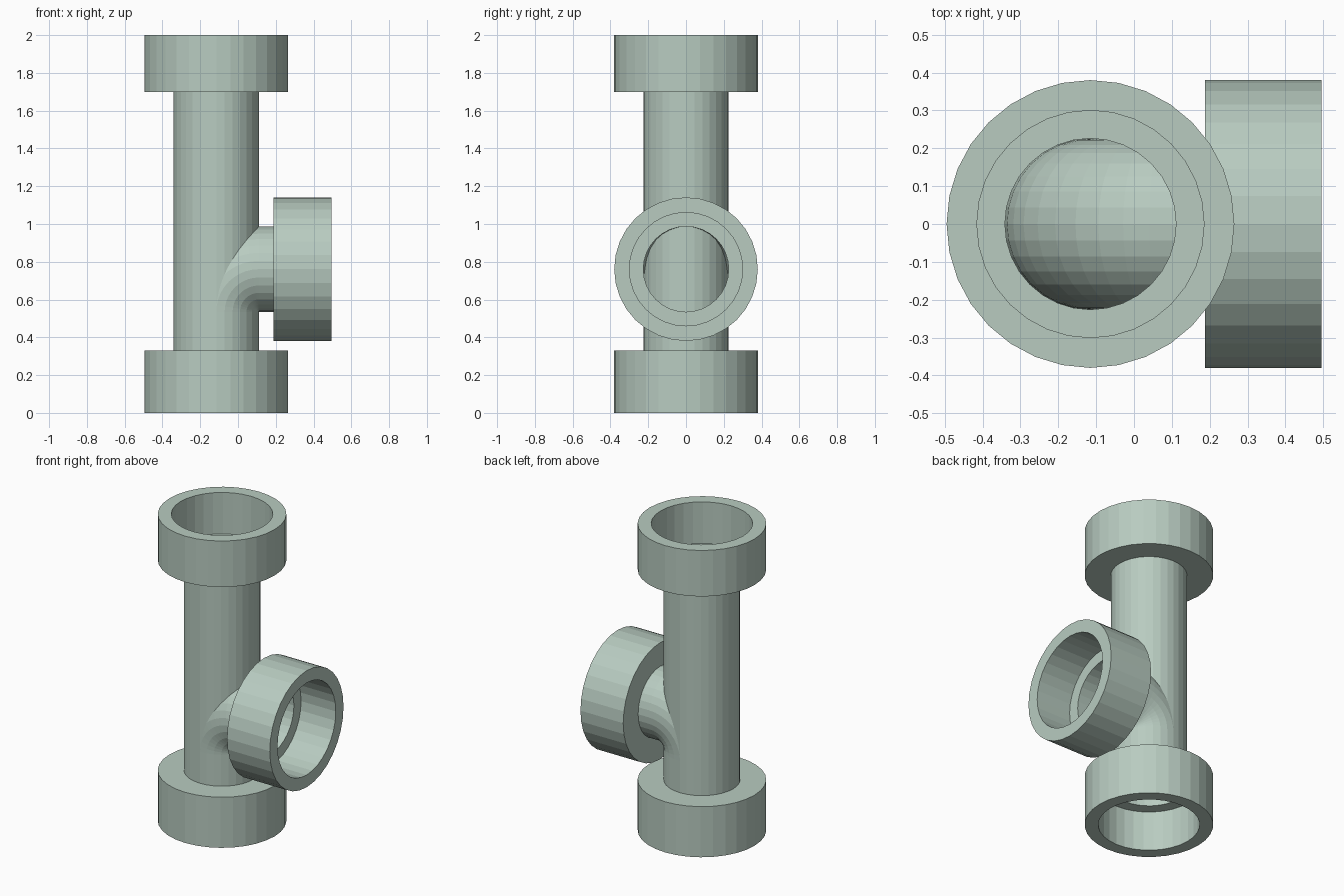
import bpy, bmesh, math
from mathutils import Matrix, Vector

if "Cube" in bpy.data.objects:
    bpy.data.objects.remove(bpy.data.objects["Cube"])

SIDES = 32
PIPE_R, COLLAR_R, SOCKET_R = 0.226, 0.38, 0.30
AXIS_X, BRANCH_Z = -0.115, 0.761

mat = bpy.data.materials.new("pale grey green")
mat.diffuse_color = (0.48, 0.60, 0.53, 1)
mat.use_nodes = True
mat.node_tree.nodes["Principled BSDF"].inputs["Base Color"].default_value = mat.diffuse_color


def skin(name, rings):
    """Join a list of (radius, matrix) circles into a flat-shaded surface."""
    bm = bmesh.new()
    loops = []
    for r, m in rings:
        angles = [2 * math.pi * j / SIDES for j in range(SIDES)]
        loops.append([bm.verts.new(m @ Vector((r * math.cos(a), r * math.sin(a), 0)))
                      for a in angles])
    for a, b in zip(loops, loops[1:]):
        for j in range(SIDES):
            k = (j + 1) % SIDES
            bm.faces.new((a[j], a[k], b[k], b[j]))
    bmesh.ops.remove_doubles(bm, verts=bm.verts, dist=1e-5)
    me = bpy.data.meshes.new(name)
    bm.to_mesh(me)
    bm.free()
    me.materials.append(mat)
    ob = bpy.data.objects.new(name, me)
    bpy.context.collection.objects.link(ob)


def lift(z):
    return Matrix.Translation((0, 0, z))


def collar(name, m, length, depth):
    """Socket collar whose open end lies at the origin of m, facing its +z."""
    profile = [(PIPE_R, -length), (COLLAR_R, -length), (COLLAR_R, 0),
               (SOCKET_R, 0), (SOCKET_R, -depth), (PIPE_R, -depth)]
    skin(name, [(r, m @ lift(z)) for r, z in profile])


# Socket collars on the three ends
collar("top_collar", Matrix.Translation((AXIS_X, 0, 2)), 0.30, 0.27)
collar("bottom_collar", Matrix.Translation((AXIS_X, 0, 0)) @ Matrix.Rotation(math.pi, 4, 'X'),
       0.33, 0.26)
collar("branch_collar", Matrix.Translation((0.495, 0, BRANCH_Z)) @ Matrix.Rotation(math.pi / 2, 4, 'Y'),
       0.308, 0.25)

# Straight main pipe, running from socket floor to socket floor
base = Matrix.Translation((AXIS_X, 0, 0))
skin("main_pipe", [(PIPE_R, base @ lift(z)) for z in (0.26, 1.73)])

# Branch: tight quarter bend leaving the main pipe, then a short straight run
bend = Matrix.Translation((AXIS_X + PIPE_R, 0, BRANCH_Z - PIPE_R))
steps = 10
rings = [(PIPE_R, bend @ Matrix.Rotation(math.pi / 2 * i / steps, 4, 'Y')
          @ Matrix.Translation((-PIPE_R, 0, 0))) for i in range(steps + 1)]
rings.append((PIPE_R, rings[-1][1] @ lift(0.245 - AXIS_X - PIPE_R)))
skin("branch_elbow", rings)
